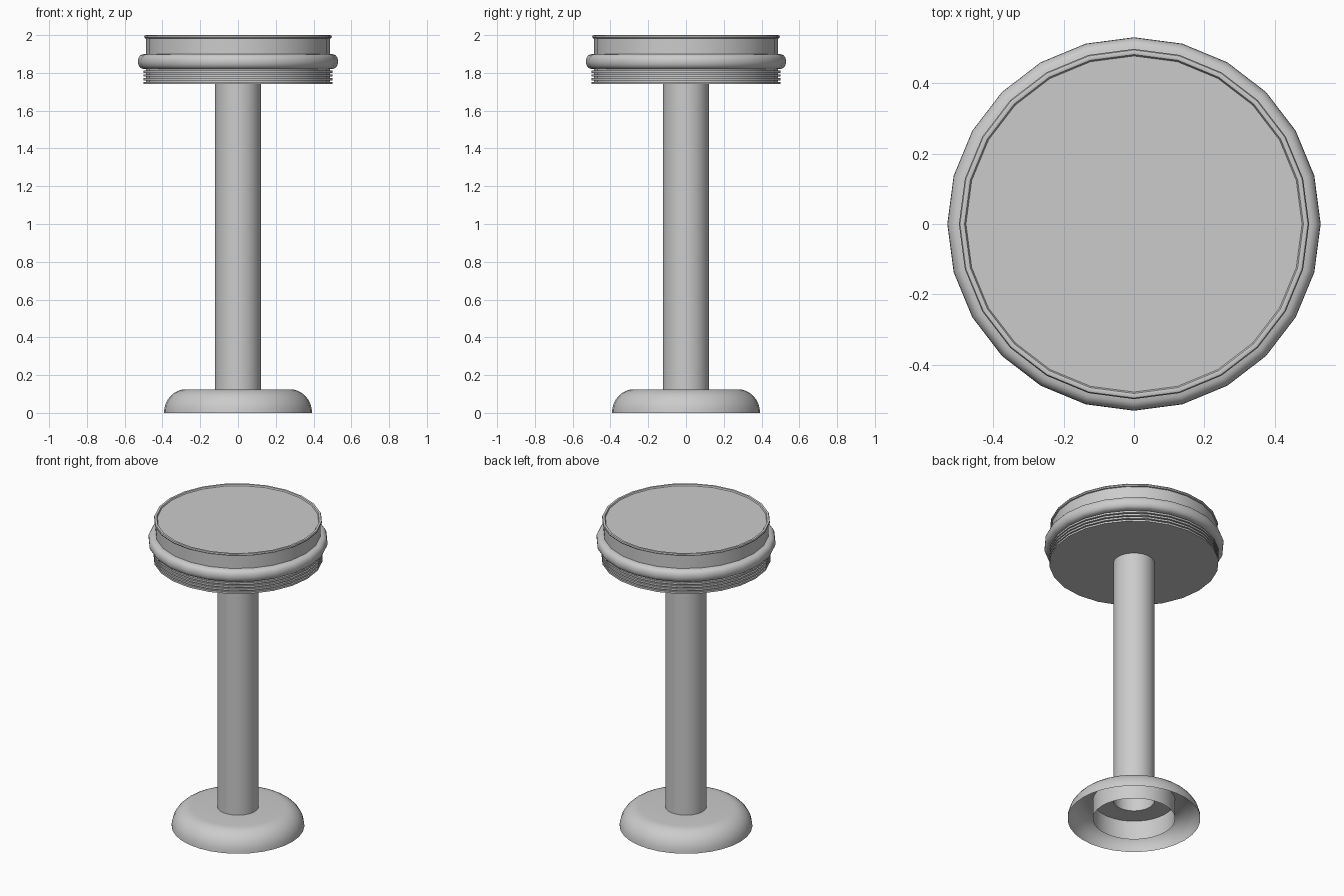
import bpy, bmesh, math

if "Cube" in bpy.data.objects:
    bpy.data.objects.remove(bpy.data.objects["Cube"])

grey = bpy.data.materials.new("grey metal")
grey.diffuse_color = (0.6, 0.6, 0.6, 1)
grey.use_nodes = True
grey.node_tree.nodes["Principled BSDF"].inputs["Base Color"].default_value = grey.diffuse_color


def lathe(name, profile, sides, cap_bottom=False, cap_top=False):
    """Spin a (radius, height) profile, listed bottom to top, around z."""
    bm = bmesh.new()
    rings = []
    for r, z in profile:
        rings.append([bm.verts.new((r * math.cos(2 * math.pi * i / sides),
                                    r * math.sin(2 * math.pi * i / sides), z))
                      for i in range(sides)])
    for low, high in zip(rings, rings[1:]):
        for i in range(sides):
            j = (i + 1) % sides
            bm.faces.new((low[i], low[j], high[j], high[i]))
    if cap_bottom:
        bm.faces.new(rings[0][::-1])
    if cap_top:
        bm.faces.new(rings[-1])
    mesh = bpy.data.meshes.new(name)
    bm.to_mesh(mesh)
    bm.free()
    mesh.materials.append(grey)
    ob = bpy.data.objects.new(name, mesh)
    bpy.context.collection.objects.link(ob)
    bpy.ops.object.select_all(action='DESELECT')
    ob.select_set(True)
    bpy.context.view_layer.objects.active = ob
    bpy.ops.object.shade_smooth_by_angle(angle=math.radians(35))
    return ob


# Hollow domed foot: quarter-round edge, flat top with a hole for the column
dome = [(0.275 + 0.117 * math.cos(t), 0.125 * math.sin(t))
        for t in (math.pi / 2 * k / 8 for k in range(9))]
lathe("base_dome", dome + [(0.122, 0.125)], 32)

# Mounting collar inside the hollow foot
lathe("base_inner_ring", [(0.243, 0.0), (0.243, 0.124)], 32)

# Open tube column
lathe("column", [(0.122, 0.125), (0.122, 1.74)], 32)

# Seat: ribbed trim, padded roll, band, rim lip and recessed top
ribs = []
for k in range(4):
    z = 1.74 + 0.02 * k
    ribs += [(0.5, z), (0.5, z + 0.012), (0.487, z + 0.012), (0.487, z + 0.02)]
roll = [(0.488 + 0.042 * math.sin(t) ** 0.7, 1.86 - 0.04 * math.cos(t))
        for t in (math.pi * k / 10 for k in range(1, 10))]
band = [(0.487, 1.9), (0.487, 1.982)]
lip = [(0.494, 1.984), (0.497, 1.991), (0.494, 1.998), (0.488, 2.0),
       (0.481, 1.998), (0.477, 1.99)]
lathe("seat", ribs + roll + band + lip, 24, cap_bottom=True, cap_top=True)
